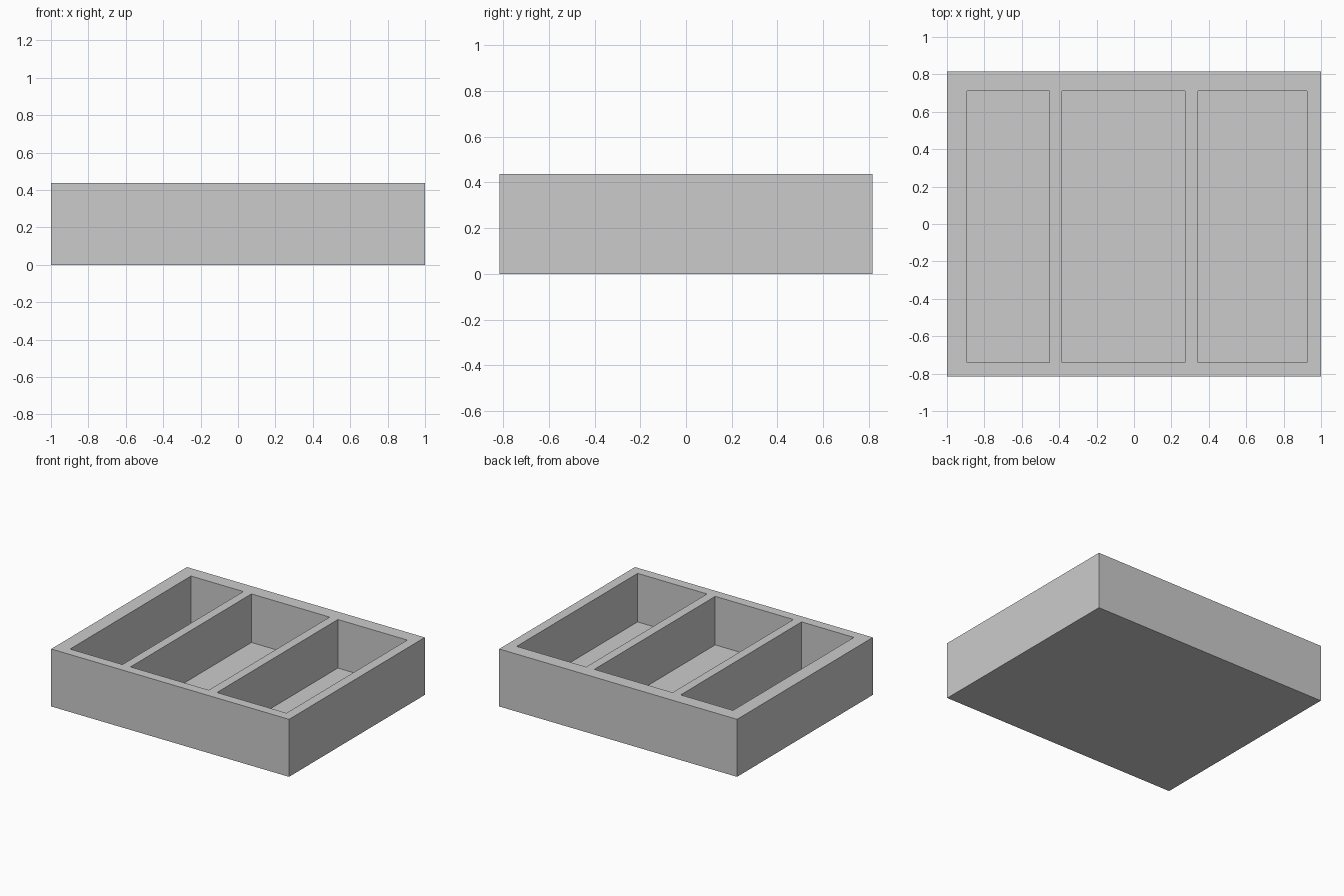
import bpy

if "Cube" in bpy.data.objects:
    bpy.data.objects.remove(bpy.data.objects["Cube"])


def box(name, x, y, z):
    """Axis-aligned box from (min, max) ranges."""
    mid = [(a + b) / 2 for a, b in (x, y, z)]
    bpy.ops.mesh.primitive_cube_add(size=1, location=mid)
    ob = bpy.context.object
    ob.name = name
    ob.scale = [b - a for a, b in (x, y, z)]
    bpy.ops.object.transform_apply(location=True, rotation=False, scale=True)
    return ob


HEIGHT, FLOOR = 0.437, 0.068

# Solid tray block
tray = box("divided_tray", (-1, 1), (-0.815, 0.815), (0, HEIGHT))

# Three open compartments, cut down to the floor
for i, x_range in enumerate([(-0.893, -0.453), (-0.385, 0.273), (0.342, 0.926)], 1):
    cutter = box(f"compartment_cutter_{i}", x_range, (-0.741, 0.711), (FLOOR, HEIGHT + 0.2))
    cut = tray.modifiers.new(f"compartment_{i}", 'BOOLEAN')
    cut.operation = 'DIFFERENCE'
    cut.solver = 'EXACT'
    cut.object = cutter
    bpy.context.view_layer.objects.active = tray
    bpy.ops.object.modifier_apply(modifier=cut.name)
    bpy.data.objects.remove(cutter, do_unlink=True)
